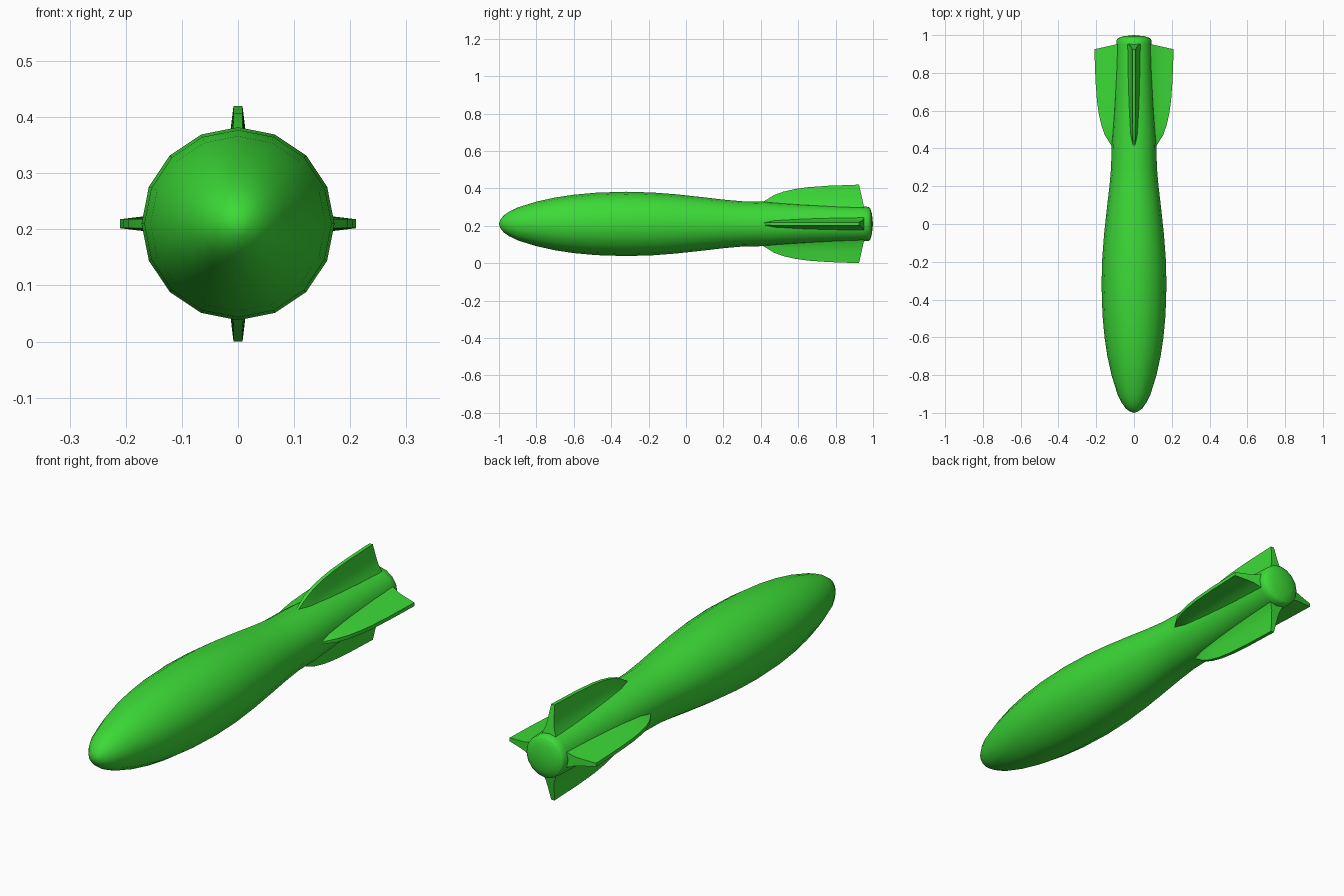
import bpy, bmesh, math
from mathutils import Matrix, Vector

if "Cube" in bpy.data.objects:
    bpy.data.objects.remove(bpy.data.objects["Cube"], do_unlink=True)

AXIS_Z = 0.21
SIDES = 16

green = bpy.data.materials.new("bright green")
colour = (0.045, 0.70, 0.038, 1)
green.diffuse_color = colour
green.use_nodes = True
green.node_tree.nodes["Principled BSDF"].inputs["Base Color"].default_value = colour


def finish(name, bm, angle):
    """Turn a bmesh into a smooth shaded green object."""
    bmesh.ops.recalc_face_normals(bm, faces=bm.faces)
    mesh = bpy.data.meshes.new(name)
    bm.to_mesh(mesh)
    bm.free()
    mesh.materials.append(green)
    obj = bpy.data.objects.new(name, mesh)
    bpy.context.collection.objects.link(obj)
    bpy.ops.object.select_all(action='DESELECT')
    obj.select_set(True)
    bpy.context.view_layer.objects.active = obj
    bpy.ops.object.shade_smooth_by_angle(angle=math.radians(angle))
    return obj


def skin(bm, rings):
    """Join consecutive closed rings of vertices with quads."""
    for a, b in zip(rings, rings[1:]):
        n = len(a)
        for i in range(n):
            bm.faces.new((a[i], a[(i + 1) % n], b[(i + 1) % n], b[i]))


# Body: lathed profile of (y, radius) with a pointed nose and a domed tail
profile = [(-0.993, 0.022), (-0.975, 0.045), (-0.945, 0.066), (-0.90, 0.088),
           (-0.80, 0.119), (-0.70, 0.141), (-0.60, 0.156), (-0.48, 0.167),
           (-0.32, 0.172), (-0.18, 0.168), (-0.05, 0.158), (0.08, 0.144),
           (0.20, 0.130), (0.30, 0.121), (0.42, 0.119), (0.60, 0.108),
           (0.80, 0.098), (0.95, 0.093), (0.978, 0.091), (0.985, 0.083),
           (0.994, 0.055)]
bm = bmesh.new()
rings = []
for y, r in profile:
    turns = [math.tau * i / SIDES for i in range(SIDES)]
    rings.append([bm.verts.new((r * math.cos(t), y, AXIS_Z + r * math.sin(t)))
                  for t in turns])
skin(bm, rings)
for y, ring in ((-1.0, rings[0]), (1.0, rings[-1])):
    pole = bm.verts.new((0, y, AXIS_Z))
    for i in range(SIDES):
        bm.faces.new((ring[i], ring[(i + 1) % SIDES], pole))
finish("body", bm, 50)

# Fins: tapered blades with a flared root, lofted along y
stations = [(0.41, 0.117), (0.44, 0.135), (0.47, 0.154), (0.52, 0.172),
            (0.58, 0.186), (0.65, 0.196), (0.76, 0.204), (0.925, 0.210)]
# (fraction from root to tip, half thickness)
section = [(0.0, 0.038), (0.15, 0.030), (0.32, 0.021), (0.52, 0.016),
           (0.76, 0.012), (1.0, 0.008)]
ROOT = 0.075


def add_fin(name, angle):
    bm = bmesh.new()
    rings = []
    for k, (y, tip) in enumerate(stations):
        last = k == len(stations) - 1
        width = min(1.0, 0.6 + 0.2 * k)
        right, left = [], []
        for f, half in section:
            r = ROOT + (tip - ROOT) * f
            # trailing edge sweeps back slightly towards the root
            yy = y + (0.03 * (1 - f) if last else 0)
            right.append((half * width, yy, r))
            left.append((-half * width, yy, r))
        rings.append([bm.verts.new(p) for p in right + left[::-1]])
    skin(bm, rings)
    n = len(section)
    for ring in (rings[0], rings[-1]):
        for i in range(n - 1):
            bm.faces.new((ring[i], ring[i + 1], ring[2 * n - 2 - i], ring[2 * n - 1 - i]))
    turn = Matrix.Translation(Vector((0, 0, AXIS_Z))) @ Matrix.Rotation(angle, 4, 'Y')
    bmesh.ops.transform(bm, matrix=turn, verts=bm.verts)
    finish(name, bm, 40)


for i, name in enumerate(("top_fin", "left_fin", "bottom_fin", "right_fin")):
    add_fin(name, i * math.pi / 2)
